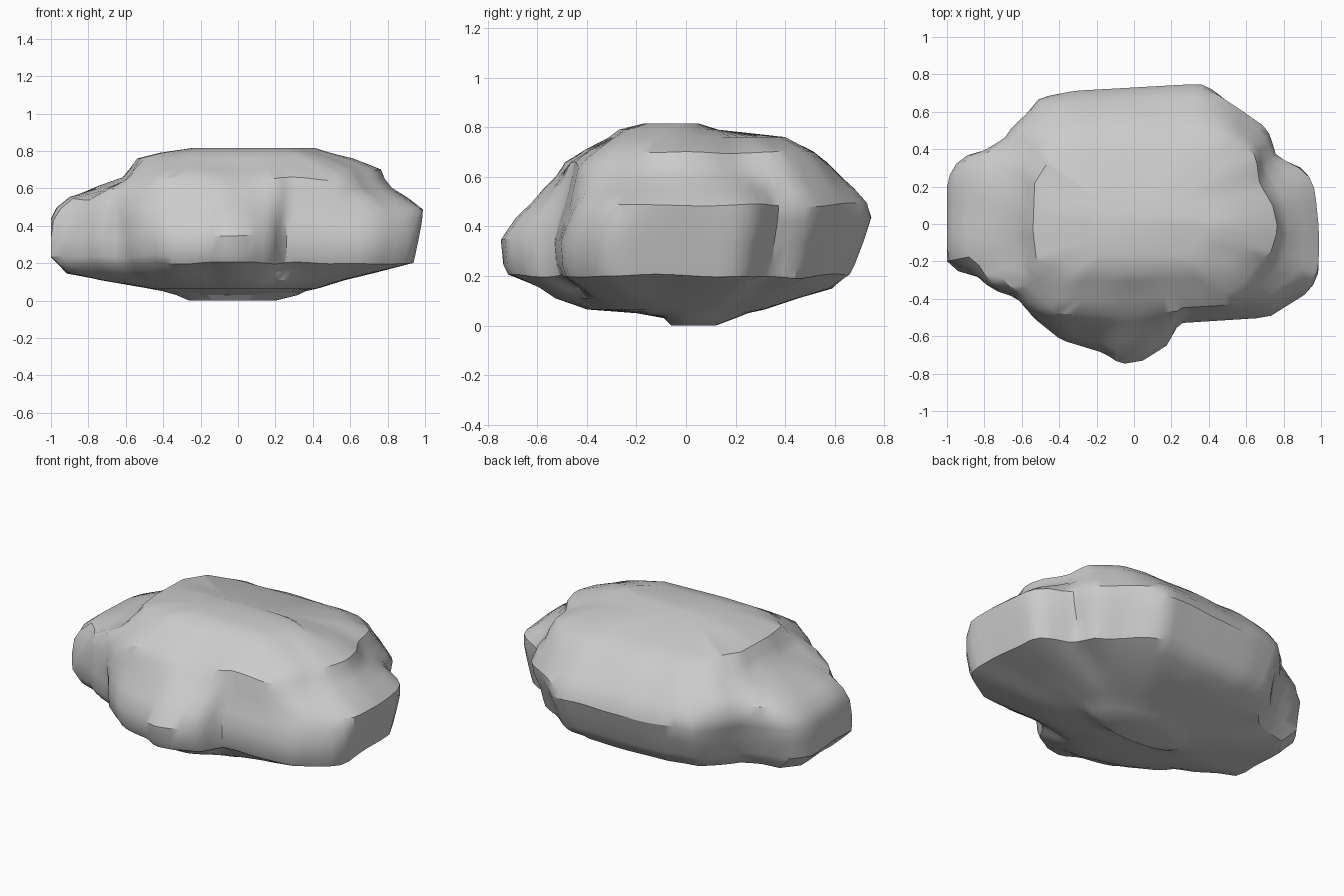
import bpy, bmesh, math
from mathutils import Vector
from mathutils.noise import noise

if "Cube" in bpy.data.objects:
    bpy.data.objects.remove(bpy.data.objects["Cube"])

N = 96

# Plan outlines, anticlockwise: widest ledge, upper block, underside oval
WIDE = [(1, -.3), (.97, .22), (.93, .29), (.86, .32), (.75, .35), (.70, .50), (.55, .60),
        (.43, .71), (.36, .75), (-.32, .71), (-.50, .67), (-.62, .50), (-.67, .43),
        (-.82, .37), (-.92, .36), (-1, .24), (-1, -.2), (-.95, -.25), (-.85, -.27),
        (-.76, -.35), (-.61, -.40), (-.54, -.50), (-.39, -.62), (-.16, -.69),
        (-.07, -.75), (.05, -.73), (.18, -.65), (.25, -.53), (.74, -.50), (.97, -.36)]
UPPER = [(.78, -.03), (.75, .12), (.68, .25), (.66, .42), (.50, .56), (.34, .60), (-.3, .58),
         (-.50, .52), (-.59, .33), (-.60, -.05), (-.58, -.30), (-.40, -.47),
         (-.1, -.48), (.5, -.44), (.60, -.36), (.66, -.26), (.74, -.18)]
OVAL = [(math.cos(i * math.pi / 12), math.sin(i * math.pi / 12)) for i in range(24)]


def ray_hit(outline, a):
    """Point where a ray from the centre at angle a leaves the outline."""
    d = Vector((math.cos(a), math.sin(a)))
    best = 0
    for i, p in enumerate(outline):
        p, q = Vector(p), Vector(outline[(i + 1) % len(outline)])
        e = q - p
        den = d.x * e.y - d.y * e.x
        if abs(den) < 1e-9:
            continue
        t = (p.x * e.y - p.y * e.x) / den
        s = (p.x * d.y - p.y * d.x) / den
        if t > 0 and -1e-6 <= s <= 1 + 1e-6:
            best = max(best, t)
    return best


def radii(outline, left, right, front, back):
    """Ring radii of an outline stretched to the given extents on each side."""
    xs, ys = [p[0] for p in outline], [p[1] for p in outline]
    fit = [(x * (right / max(xs) if x > 0 else left / min(xs)),
            y * (back / max(ys) if y > 0 else front / min(ys))) for x, y in outline]
    return [ray_hit(fit, 2 * math.pi * i / N) for i in range(N)]


# Layers bottom to top: height, outline A, outline B, share of B, left, right, front, back
LAYERS = [
    (.00, OVAL, WIDE, 0, -.26, .20, -.06, .12),
    (.03, OVAL, WIDE, 0, -.33, .32, -.09, .20),
    (.05, OVAL, WIDE, 0, -.40, .36, -.20, .25),
    (.065, OVAL, WIDE, .2, -.48, .43, -.40, .32),
    (.11, OVAL, WIDE, .6, -.74, .58, -.53, .46),
    (.15, OVAL, WIDE, .9, -.92, .74, -.60, .60),
    (.20, WIDE, UPPER, 0, -.96, .94, -.72, .66),
    (.24, WIDE, UPPER, 0, -1, .95, -.74, .68),
    (.34, WIDE, UPPER, 0, -1, .97, -.75, .72),
    (.43, WIDE, UPPER, .1, -1, .99, -.69, .75),
    (.49, WIDE, UPPER, .25, -.97, 1, -.63, .73),
    (.55, WIDE, UPPER, .5, -.90, .92, -.58, .68),
    (.60, WIDE, UPPER, .8, -.75, .83, -.53, .63),
    (.65, WIDE, UPPER, 1, -.62, .79, -.49, .58),
    (.70, WIDE, UPPER, 1, -.58, .77, -.41, .52),
    (.76, WIDE, UPPER, 1, -.54, .62, -.31, .40),
    (.79, WIDE, UPPER, 1, -.42, .50, -.27, .13),
    (.815, WIDE, UPPER, 1, -.25, .42, -.17, .05),
]

# Mix each layer's outlines, then stop upper and lower layers overhanging the middle
rows = []
for z, a, b, mix, *ext in LAYERS:
    rows.append([p + (q - p) * mix for p, q in zip(radii(a, *ext), radii(b, *ext))])
MID = 9
for k in range(MID + 1, len(rows)):
    slack = 1.012 if k == MID + 1 else .975
    rows[k] = [min(r, s * slack) for r, s in zip(rows[k], rows[k - 1])]
for k in range(MID - 2, -1, -1):
    rows[k] = [min(r, s * .99) if k < 6 else r for r, s in zip(rows[k], rows[k + 1])]

# Boulder: loft through the layers, gently roughened in height
bm = bmesh.new()
rings = []
for k, row in enumerate(rows):
    rough = .02 if 4 < k < 15 else 0
    ring = []
    for i, r in enumerate(row):
        a = 2 * math.pi * i / N
        x, y, z = r * math.cos(a), r * math.sin(a), LAYERS[k][0]
        ring.append(bm.verts.new((x, y, z + rough * noise(Vector((x * 4, y * 4, z))))))
    rings.append(ring)
for lo, hi in zip(rings, rings[1:]):
    for i in range(N):
        j = (i + 1) % N
        bm.faces.new((lo[i], lo[j], hi[j], hi[i]))
bm.faces.new(rings[0][::-1])
bm.faces.new(rings[-1])
bmesh.ops.recalc_face_normals(bm, faces=bm.faces)
mesh = bpy.data.meshes.new("boulder")
bm.to_mesh(mesh)
bm.free()
boulder = bpy.data.objects.new("boulder", mesh)
bpy.context.collection.objects.link(boulder)

bpy.context.view_layer.objects.active = boulder
boulder.select_set(True)
bpy.ops.object.shade_smooth_by_angle(angle=math.radians(32))
